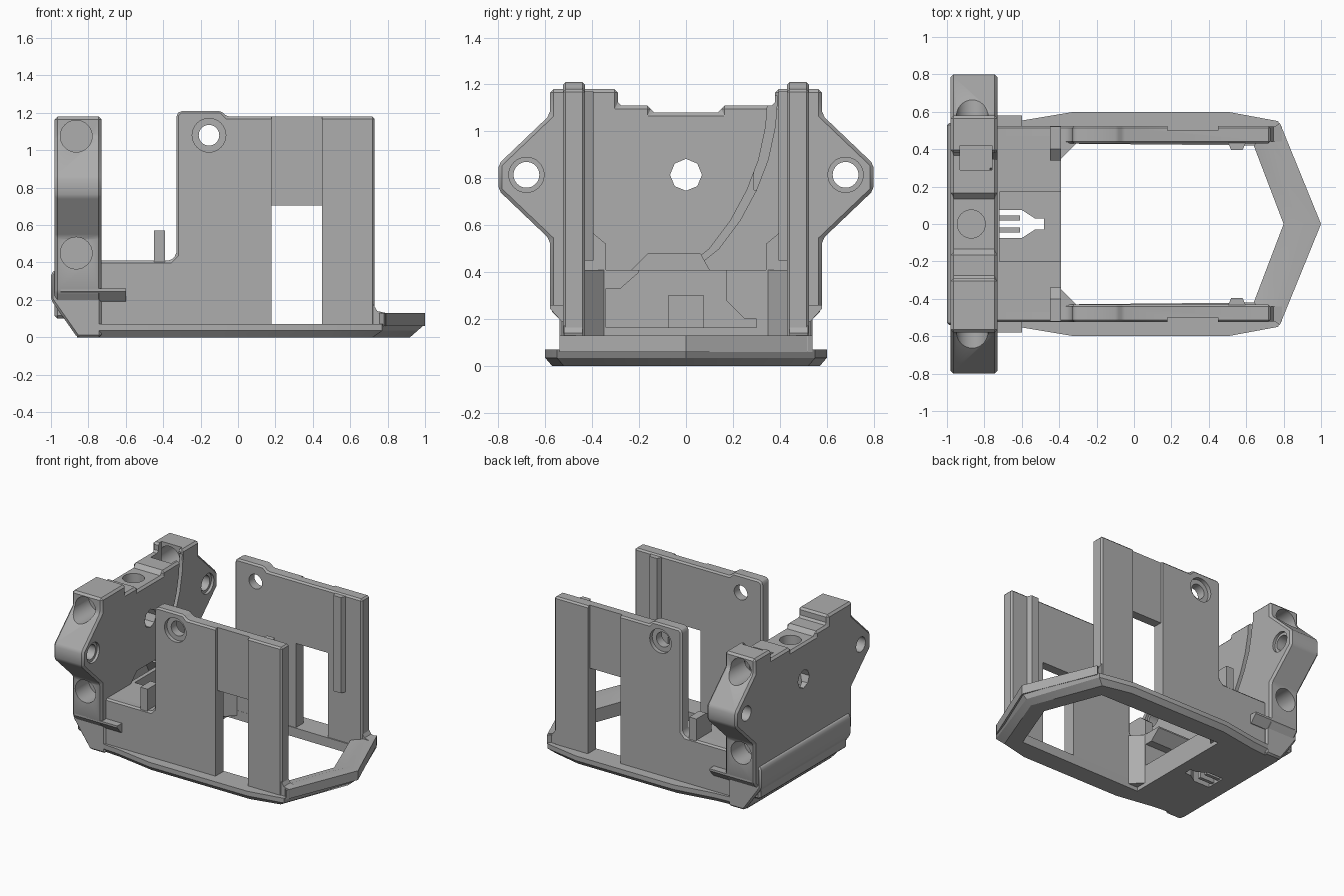
import bpy, bmesh, math

old = bpy.data.objects.get("Cube")
if old:
    bpy.data.objects.remove(old)

grey = bpy.data.materials.new("plain grey")
grey.use_nodes = True
colour = (0.42, 0.42, 0.42, 1)
grey.diffuse_color = colour
grey.node_tree.nodes["Principled BSDF"].inputs["Base Color"].default_value = colour
parts = []


def place(axis, p, t):
    u, v = p
    return {"x": (t, u, v), "y": (u, t, v), "z": (u, v, t)}[axis]


def loft(name, rings, part=True):
    """Skin a closed solid through rings of 3D points."""
    bm = bmesh.new()
    loops = [[bm.verts.new(p) for p in ring] for ring in rings]
    n = len(loops[0])
    for a, b in zip(loops, loops[1:]):
        for i in range(n):
            j = (i + 1) % n
            bm.faces.new((a[i], a[j], b[j], b[i]))
    bm.faces.new(loops[0])
    bm.faces.new(loops[-1])
    bmesh.ops.recalc_face_normals(bm, faces=bm.faces[:])
    mesh = bpy.data.meshes.new(name)
    bm.to_mesh(mesh)
    bm.free()
    mesh.materials.append(grey)
    ob = bpy.data.objects.new(name, mesh)
    bpy.context.collection.objects.link(ob)
    if part:
        parts.append(ob)
    return ob


def prism(name, axis, pts, a, b, part=True):
    return loft(name, [[place(axis, p, t) for p in pts] for t in (a, b)], part)


def cutter(axis, pts, a, b):
    ob = prism("cutter", axis, pts, a, b, False)
    ob.hide_render = True
    return ob


def rect(u0, u1, v0, v1):
    return [(u0, v0), (u1, v0), (u1, v1), (u0, v1)]


def disc(u, v, r, n=32):
    return [(u + r * math.cos(2 * math.pi * i / n), v + r * math.sin(2 * math.pi * i / n))
            for i in range(n)]


def both(half):
    """Close a half outline by mirroring it over y = 0."""
    return half + [(x, -y) for x, y in reversed(half) if y > 0]


def finish(ob, cutters=(), bevel=0):
    bpy.context.view_layer.objects.active = ob
    if bevel:
        m = ob.modifiers.new("bevel", "BEVEL")
        m.width, m.segments, m.limit_method = bevel, 1, "ANGLE"
        bpy.ops.object.modifier_apply(modifier=m.name)
    for c in cutters:
        m = ob.modifiers.new("cut", "BOOLEAN")
        m.operation, m.solver, m.object = "DIFFERENCE", "EXACT", c
        bpy.ops.object.modifier_apply(modifier=m.name)


# Shared cutters: floor slot and the channel that tunnels into the back plate
slot = cutter("z", both([(-.73, .075), (-.6, .075), (-.53, .03), (-.48, .03)]), -.1, .3)
channel = cutter("x", [(-.34, .165), (.3, .165), (.3, .2), (.25, .2), (.17, .28), (.17, .6),
                       (-.2, .6), (-.2, .4), (-.28, .33), (-.34, .33)], -.72, -.3)
tunnel = cutter("x", [(-.28, .165), (.3, .165), (.3, .2), (.17, .28), (.06, .48),
                      (-.16, .48), (-.28, .36)], -.84, -.7)

# Base rim
opening = cutter("z", both([(-.39, .43), (.64, .42), (.8, 0)]), -.1, .3)
low = both([(-.86, .5), (-.62, .52), (-.32, .57), (.5, .57), (.72, .52), (.92, 0)])
full = both([(-.86, .53), (-.62, .55), (-.32, .6), (.5, .6), (.77, .55), (1, 0)])
mid = [(x - .04 * (x > .9), y) for x, y in full]
base = loft("base_rim", [[(x, y, z) for x, y in ring]
                         for ring, z in ((low, 0), (mid, .035), (full, .07))])
finish(base, [opening, slot])


# Raised pointed nose
def nose_ring(xo, xm, xi, yo, ym, yi):
    return [(xo, yo, .06), (xo, yo, .13), (xm, ym, .13), (xi, yi, .1), (xi, yi, .06)]


loft("nose", [nose_ring(.78, .71, .64, -.54, -.49, -.42),
              nose_ring(1, .9, .8, 0, 0, 0),
              nose_ring(.78, .71, .64, .54, .49, .42)])

# Floor block behind the opening, with slot fingers
block = prism("floor_block", "x", rect(-.47, .47, .01, .41), -.75, -.39)
finish(block, [channel, slot])
for s in (1, -1):
    prism("slot_finger", "z", rect(-.74, -.61, s * .02, s * .045), .01, .16)

# Lower back, sloped under
lower = prism("lower_back", "y", [(-.86, 0), (-1, .2), (-1, .34), (-.98, .36), (-.73, .36), (-.73, 0)],
              -.54, .54)
finish(lower, [tunnel, slot], .012)

# Back plate with ears
plate = prism("back_plate", "x", [
    (-.52, .1), (-.52, .18), (-.58, .24), (-.58, .54), (-.8, .75), (-.8, .86), (-.58, 1.07),
    (-.58, 1.18), (-.29, 1.18), (-.29, 1.11), (-.15, 1.11), (-.15, 1.08), (.15, 1.08),
    (.15, 1.11), (.38, 1.11), (.38, 1.18), (.58, 1.18), (.58, 1.07), (.8, .86), (.8, .75),
    (.58, .54), (.58, .24), (.52, .18), (.52, .1)], -.98, -.73)
arc = [(.35, 1.15), (.34, 1.02), (.31, .88), (.26, .75), (.19, .62), (.1, .5), (0, .42)]
cuts = [tunnel,
        cutter("x", disc(0, .815, .068, 8), -1.1, -.6),
        cutter("z", disc(-.87, 0, .075), .72, 1.3),
        cutter("z", rect(-.93, -.76, .29, .42), .75, 1.3),
        cutter("x", arc + [(y + .04, z) for y, z in reversed(arc)], -.77, -.7)]
for s in (1, -1):
    cuts += [cutter("x", disc(s * .68, .815, .055), -1.1, -.6),
             cutter("x", disc(s * .68, .815, .075), -.75, -.6)]
    cuts += [cutter("y", disc(-.865, z, .085), s * .42, s * .9) for z in (1.075, .45)]
finish(plate, cuts, .015)

for s, side in ((1, "back"), (-1, "front")):
    # Side wall with window, thin panel above it and a counterbored hole
    wall = prism(side + "_wall", "y", [
        (-.75, .03), (.73, .03), (.73, 1.18), (-.06, 1.18), (-.09, 1.21), (-.31, 1.21),
        (-.33, 1.19), (-.33, .44), (-.36, .41), (-.75, .41)], s * .43, s * .525)
    wall_cuts = [cutter("y", rect(.18, .45, .07, .705), s * .3, s * .7),
                 cutter("y", rect(.18, .45, .69, 1.3), s * .5, s * .7),
                 cutter("y", disc(-.155, 1.08, .055), s * .3, s * .7),
                 cutter("y", disc(-.155, 1.08, .09), s * .495, s * .7)]
    finish(wall, wall_cuts, .012)
    cuts += wall_cuts
    # Inner rib on the end pillar
    prism(side + "_rib", "z", [(.5, s * .44), (.52, s * .395), (.58, s * .395), (.6, s * .44)],
          .45, 1.17)
    # Post beside the wall and its inner gusset
    prism(side + "_post", "x", [(s * .52, .38), (s * .52, .57), (s * .4, .57), (s * .34, .52),
                                (s * .34, .38)], -.45, -.39)
    prism(side + "_gusset", "z", [(-.4, s * .34), (-.3, s * .44), (-.4, s * .44)], .03, .41)
    # Foot fillet joining the pillar to the nose
    prism(side + "_foot", "y", [(.72, .06), (.79, .06), (.79, .13), (.745, .14), (.72, .18)],
          s * .44, s * .52)
    # Side tab at the back
    tab = prism(side + "_tab", "x", [(s * .5, .26), (s * .58, .26), (s * .58, .245), (s * .53, .19),
                                     (s * .5, .19)], -.95, -.6)

# Remove helpers and shade
for c in set(cuts + [slot, channel, tunnel, opening]):
    bpy.data.objects.remove(c)
bpy.ops.object.select_all(action="DESELECT")
for ob in parts:
    ob.select_set(True)
bpy.context.view_layer.objects.active = base
bpy.ops.object.shade_smooth_by_angle(angle=math.radians(25))
